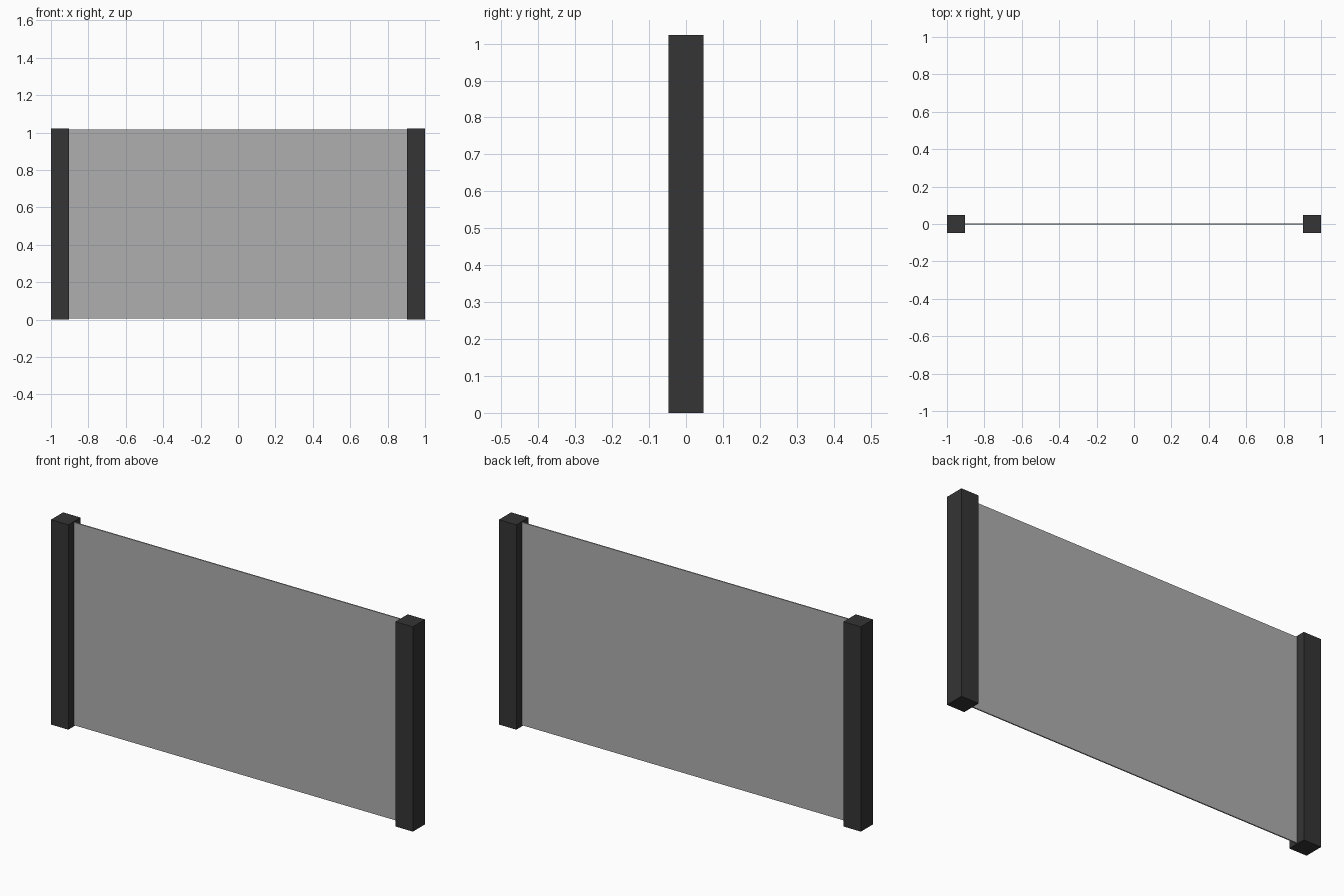
import bpy

if "Cube" in bpy.data.objects:
    bpy.data.objects.remove(bpy.data.objects["Cube"])


def material(name, color):
    mat = bpy.data.materials.new(name)
    mat.diffuse_color = color
    mat.use_nodes = True
    mat.node_tree.nodes["Principled BSDF"].inputs["Base Color"].default_value = mat.diffuse_color
    return mat


def box(name, center, size, mat):
    bpy.ops.mesh.primitive_cube_add(size=1, location=center)
    obj = bpy.context.object
    obj.name = name
    obj.scale = size
    bpy.ops.object.transform_apply(location=False, rotation=False, scale=True)
    obj.data.materials.append(mat)
    return obj


dark = material("dark_metal", (0.035, 0.035, 0.035, 1.0))
glass = material("tinted_glass", (0.43, 0.43, 0.43, 0.5))

POST = 0.096
HEIGHT = 1.023

# Square end posts
for side, label in ((-1, "left"), (1, "right")):
    box(f"{label}_post", (side * (1 - POST / 2), 0, HEIGHT / 2),
        (POST, POST, HEIGHT), dark)

# Thin glass pane between the posts, slightly shorter than them
box("glass_pane", (0, 0, HEIGHT / 2), (2 - 2 * POST, 0.006, HEIGHT - 0.01), glass)
